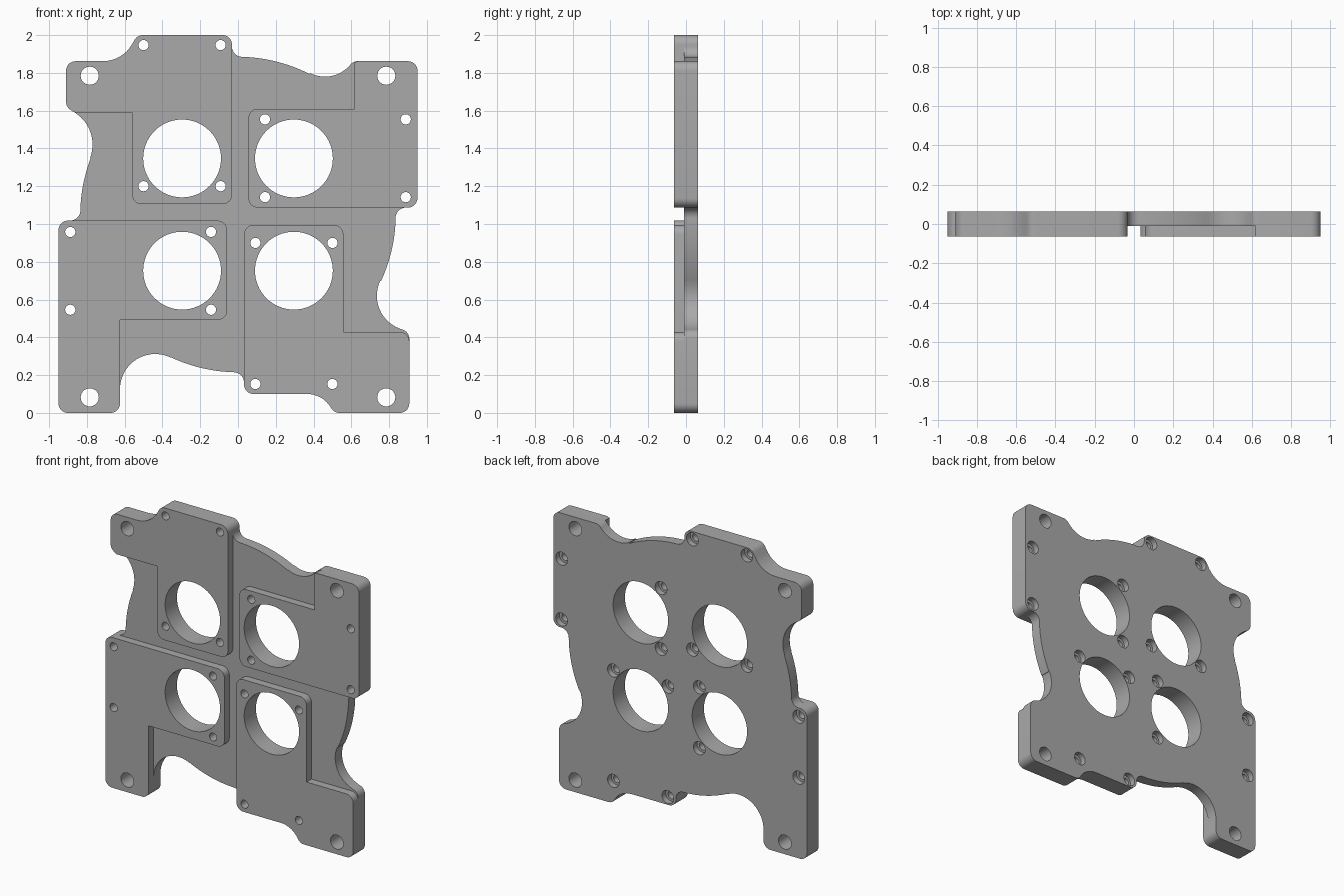
import bpy, bmesh, math
from mathutils import Vector

if "Cube" in bpy.data.objects:
    bpy.data.objects.remove(bpy.data.objects["Cube"])

FRONT, STEP, BACK = -0.063, -0.01, 0.063
MID = 1.05            # height of the plate's round centre
R = 0.05              # common corner radius
FILLET = 0.055        # pad to disc fillet

metal = bpy.data.materials.new("grey metal")
metal.use_nodes = True
grey = (0.4, 0.4, 0.4, 1)
metal.diffuse_color = grey
metal.node_tree.nodes["Principled BSDF"].inputs["Base Color"].default_value = grey


def arc(cx, cz, r, start, end, n=14):
    """Sampled arc as sharp corner points."""
    angles = [math.radians(start + (end - start) * i / n) for i in range(n + 1)]
    return [(cx + r * math.cos(a), cz + r * math.sin(a), 0) for a in angles]


def disc(start, end):
    return arc(0, MID, 0.835, start, end)


def rounded(corners, n=8):
    """Replace each (x, z, radius) corner by a tangent arc."""
    out = []
    for i, (x, z, r) in enumerate(corners):
        p = Vector((x, z))
        if not r:
            out.append(p)
            continue
        u = (Vector(corners[i - 1][:2]) - p).normalized()
        v = (Vector(corners[(i + 1) % len(corners)][:2]) - p).normalized()
        half = u.angle(v) / 2
        centre = p + (u + v).normalized() * r / math.sin(half)
        a = p + u * r / math.tan(half) - centre
        b = p + v * r / math.tan(half) - centre
        turn = math.pi - 2 * half
        for k in range(n + 1):
            t = k / n
            out.append(centre + (a * math.sin((1 - t) * turn) + b * math.sin(t * turn)) / math.sin(turn))
    return out


def mesh_object(name, bm):
    bmesh.ops.recalc_face_normals(bm, faces=bm.faces)
    mesh = bpy.data.meshes.new(name)
    bm.to_mesh(mesh)
    bm.free()
    obj = bpy.data.objects.new(name, mesh)
    bpy.context.collection.objects.link(obj)
    return obj


def add_prism(bm, points, y0, y1):
    face = bm.faces.new([bm.verts.new((p[0], y0, p[1])) for p in points])
    side = bmesh.ops.extrude_face_region(bm, geom=[face])["geom"]
    verts = [g for g in side if isinstance(g, bmesh.types.BMVert)]
    bmesh.ops.translate(bm, vec=(0, y1 - y0, 0), verts=verts)


def plate(name, corners, y0, y1):
    bm = bmesh.new()
    add_prism(bm, rounded(corners), y0, y1)
    obj = mesh_object(name, bm)
    obj.data.materials.append(metal)
    return obj


def drill(name, holes, y0, y1):
    bm = bmesh.new()
    for x, z, r in holes:
        n = 64 if r > 0.1 else 28
        add_prism(bm, arc(x, z, r, 0, 360, n)[:-1], y0, y1)
    obj = mesh_object(name, bm)
    obj.hide_render = True
    return obj


# Outer edges shared by the base and its pads, clockwise from the front
upper_right_edge = [(-0.864, 1.59, 0), (-0.91, 1.619, R), (-0.91, 1.862, R),
                    (-0.613, 1.862, 0.175), (-0.533, 2, R), (-0.032, 2, R)]
upper_left_edge = [(0.95, 1.862, R), (0.95, 1.087, R)]
lower_left_edge = [(0.907, 0.428, R), (0.907, 0, R), (0.508, 0, R),
                   (0.45, 0.1, 0.145), (0.032, 0.1, R)]
lower_right_edge = [(-0.625, 0, R), (-0.95, 0, R), (-0.95, 1.018, R)]

# Base: a disc blended into the four corner tabs
base = (upper_right_edge
        + [(-0.032, 1.887, FILLET)] + disc(88, 63)
        + arc(0.46, 1.955, 0.175, -117, -40) + [(0.61, 1.862, R)]
        + upper_left_edge
        + [(0.833, 1.087, FILLET)] + disc(-2, -25)
        + arc(0.92, 0.62, 0.185, 155, 250)
        + lower_left_edge
        + [(0.032, 0.213, FILLET)] + disc(268, 245)
        + arc(-0.438, 0.125, 0.187, 65, 180)
        + lower_right_edge
        + [(-0.833, 1.018, FILLET)] + disc(178, 159)
        + arc(-0.97, 1.42, 0.2, -21, 58)[:-1])

# Raised pads on the front
pads = {
    "upper_right_pad": upper_right_edge + [(-0.032, 1.105, R), (-0.56, 1.105, R), (-0.56, 1.59, 0)],
    "upper_left_pad": upper_left_edge + [(0.055, 1.087, R), (0.055, 1.61, R), (0.618, 1.61, 0),
                                         (0.618, 1.855, 0), (0.633, 1.862, 0)],
    "lower_left_pad": lower_left_edge + [(0.032, 0.995, R), (0.558, 0.995, R), (0.558, 0.428, 0)],
    "lower_right_pad": lower_right_edge + [(-0.058, 1.018, R), (-0.058, 0.492, R), (-0.625, 0.492, 0)],
}
base_plate = plate("base_plate", base, STEP, BACK)
pad_plates = [plate(name, corners, FRONT, STEP) for name, corners in pads.items()]

# Bores, mounting holes and screw holes
bores = [(x, z, 0.206) for x in (-0.296, 0.296) for z in (0.753, 1.347)]
mounts = [(x, z, 0.048) for x in (-0.785, 0.785) for z in (0.082, 1.785)]
upper = [(x, z) for x in (-0.5, -0.092) for z in (1.2, 1.947)]
upper += [(x, z) for x in (0.143, 0.888) for z in (1.142, 1.554)]
screws = upper + [(-x, 2 * MID - z) for x, z in upper]
through = drill("hole_cutter", bores + mounts + [(x, z, 0.027) for x, z in screws], -0.2, 0.2)
counterbore = drill("counterbore_cutter", [(x, z, 0.044) for x, z in screws], BACK - 0.04, 0.2)

for obj in [base_plate] + pad_plates:
    bpy.ops.object.select_all(action="DESELECT")
    obj.select_set(True)
    bpy.context.view_layer.objects.active = obj
    for cutter in [through] + ([counterbore] if obj is base_plate else []):
        mod = obj.modifiers.new("drill", "BOOLEAN")
        mod.operation, mod.solver, mod.object = "DIFFERENCE", "EXACT", cutter
        bpy.ops.object.modifier_apply(modifier=mod.name)
    bpy.ops.object.shade_smooth_by_angle(angle=math.radians(30))

for cutter in (through, counterbore):
    bpy.data.objects.remove(cutter)
